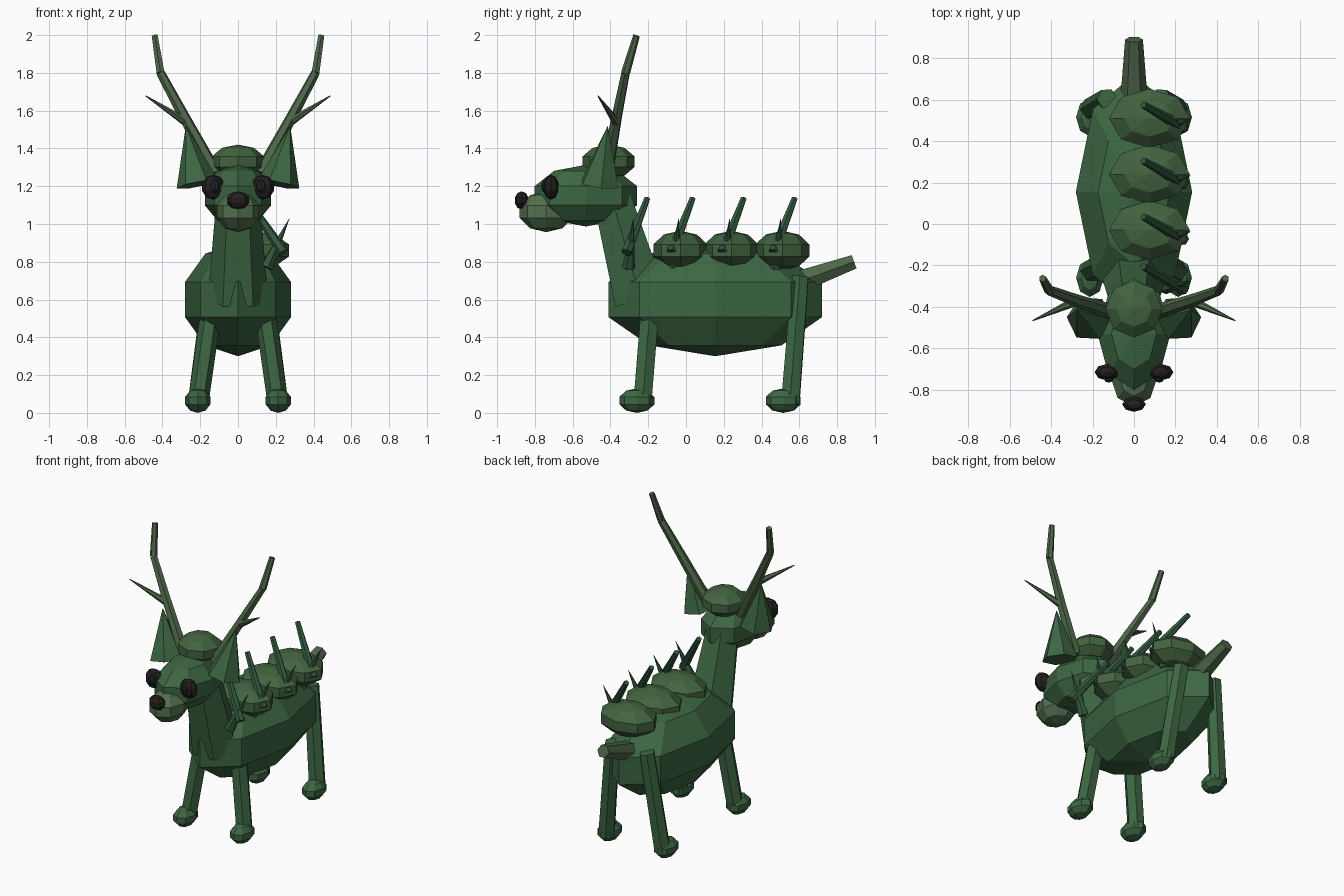
import bpy, bmesh
from mathutils import Vector, Matrix

if "Cube" in bpy.data.objects:
    bpy.data.objects.remove(bpy.data.objects["Cube"])


def material(name, r, g, b):
    m = bpy.data.materials.new(name)
    m.diffuse_color = (r, g, b, 1)
    m.use_nodes = True
    m.node_tree.nodes["Principled BSDF"].inputs["Base Color"].default_value = m.diffuse_color
    return m


GREEN = material("dark_green", 0.045, 0.135, 0.055)
DEEP = material("deep_green", 0.03, 0.10, 0.045)
MOSS = material("moss_green", 0.055, 0.125, 0.05)
OLIVE = material("pale_olive", 0.085, 0.16, 0.075)
HORN = material("antler_olive", 0.075, 0.135, 0.065)
BLACK = material("soft_black", 0.018, 0.013, 0.013)
PUPIL = material("pupil_black", 0.012, 0.018, 0.02)


def finish(bm, name, mat):
    me = bpy.data.meshes.new(name)
    bmesh.ops.recalc_face_normals(bm, faces=bm.faces)
    bm.to_mesh(me)
    bm.free()
    me.materials.append(mat)
    ob = bpy.data.objects.new(name, me)
    bpy.context.collection.objects.link(ob)
    return ob


def ball(name, c, r, mat, seg=8, rings=5):
    """Faceted ellipsoid with centre c and radii r."""
    bm = bmesh.new()
    bmesh.ops.create_uvsphere(bm, u_segments=seg, v_segments=rings, radius=1,
                              matrix=Matrix.Translation(c) @ Matrix.Diagonal((*r, 1)))
    return finish(bm, name, mat)


def limb(name, pts, radii, mat, sides=6):
    """Chain of tapered prisms through the points."""
    bm = bmesh.new()
    for a, b, r1, r2 in zip(pts, pts[1:], radii, radii[1:]):
        a, b = Vector(a), Vector(b)
        rot = (b - a).to_track_quat('Z', 'Y').to_matrix().to_4x4()
        bmesh.ops.create_cone(bm, cap_ends=True, segments=sides, radius1=r1, radius2=r2,
                              depth=(b - a).length,
                              matrix=Matrix.Translation((a + b) / 2) @ rot
                              @ Matrix.Rotation(1.5708, 4, 'Z'))
    return finish(bm, name, mat)


# Torso, neck, tail
ball("body", (0, 0.155, 0.6), (0.295, 0.595, 0.3), GREEN)
limb("neck", [(0, -0.24, 0.6), (0, -0.39, 1.13)], [0.16, 0.115], GREEN)
limb("tail", [(0, 0.6, 0.695), (0, 0.89, 0.8)], [0.066, 0.043], HORN)

# Head
ball("head", (0, -0.53, 1.15), (0.185, 0.285, 0.163), GREEN)
ball("muzzle", (0, -0.74, 1.065), (0.118, 0.148, 0.108), OLIVE)
ball("nose", (0, -0.87, 1.125), (0.06, 0.038, 0.048), BLACK)
ball("head_tuft", (0, -0.41, 1.33), (0.145, 0.145, 0.09), MOSS)

# Paired parts
for side, s in (("left", -1), ("right", 1)):
    ball("eye_" + side, (s * 0.13, -0.715, 1.195), (0.063, 0.042, 0.066), BLACK)
    ball("pupil_" + side, (s * 0.122, -0.745, 1.2), (0.026, 0.022, 0.036), PUPIL)
    limb("ear_" + side, [(s * 0.215, -0.455, 1.21), (s * 0.275, -0.415, 1.515)],
         [0.112, 0.002], GREEN)
    limb("antler_" + side,
         [(s * 0.12, -0.42, 1.27), (s * 0.275, -0.37, 1.55),
          (s * 0.41, -0.32, 1.8), (s * 0.441, -0.262, 1.997)],
         [0.036, 0.03, 0.024, 0.018], HORN)
    limb("antler_tine_" + side, [(s * 0.275, -0.37, 1.54), (s * 0.488, -0.466, 1.678)],
         [0.024, 0.003], HORN)
    # Legs and hooves
    limb("front_leg_" + side, [(s * 0.13, -0.185, 0.62), (s * 0.21, -0.23, 0.06)],
         [0.055, 0.055], GREEN)
    limb("back_leg_" + side, [(s * 0.13, 0.605, 0.72), (s * 0.21, 0.553, 0.06)],
         [0.05, 0.055], GREEN)
    ball("front_hoof_" + side, (s * 0.213, -0.26, 0.065), (0.07, 0.097, 0.065), GREEN)
    ball("back_hoof_" + side, (s * 0.213, 0.515, 0.065), (0.07, 0.097, 0.065), GREEN)

# Leafy mounds along the back, offset to the right, with twigs and thorns
for i in range(4):
    y = 0.51 - i * 0.26
    if i < 3:
        y = 0.51 - i * 0.27
        ball(f"back_mound_{i}", (0.075, y, 0.86), (0.205, 0.15, 0.104), MOSS)
    limb(f"twig_{i}", [(0.24, y - 0.045, 0.85), (0.045, y + 0.065, 1.135)],
         [0.03, 0.017], DEEP)
    limb(f"thorn_{i}", [(0.15, y - 0.035, 0.77), (0.272, y - 0.008, 1.03)],
         [0.035, 0.001], DEEP)
